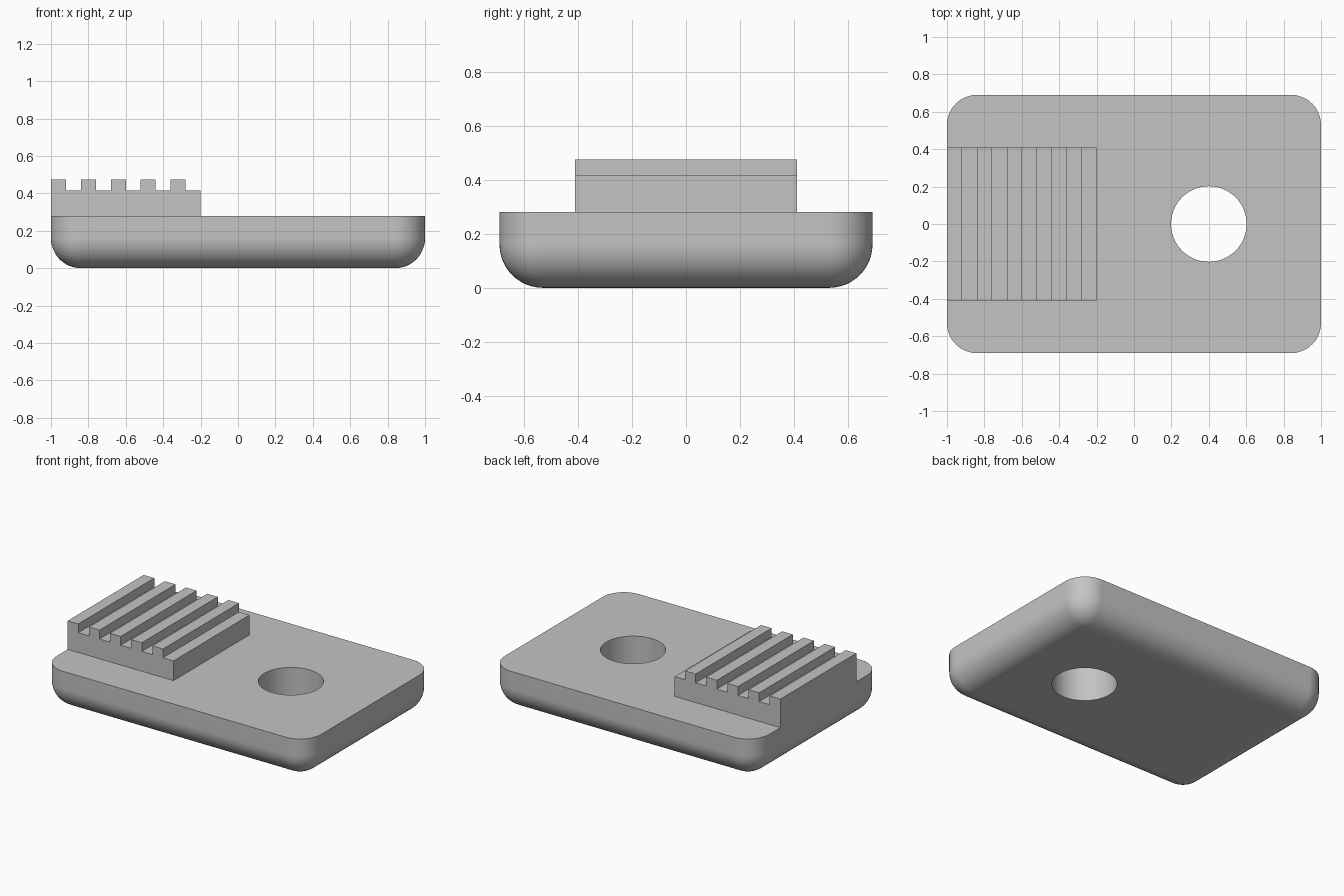
import bpy, bmesh
from math import radians

if "Cube" in bpy.data.objects:
    bpy.data.objects.remove(bpy.data.objects["Cube"], do_unlink=True)

HALF_X, HALF_Y, PLATE_TOP = 1.0, 0.69, 0.28
ROUND = 0.16
RACK_HALF_Y, RACK_FLOOR, TOOTH_TOP = 0.41, 0.415, 0.475
PITCH, TEETH = 0.16, 5

grey = bpy.data.materials.new("plain grey")
grey.use_nodes = True
colour = (0.55, 0.55, 0.55, 1)
grey.diffuse_color = colour
grey.node_tree.nodes["Principled BSDF"].inputs["Base Color"].default_value = colour


def make_object(name, bm):
    bmesh.ops.recalc_face_normals(bm, faces=bm.faces)
    mesh = bpy.data.meshes.new(name)
    bm.to_mesh(mesh)
    bm.free()
    obj = bpy.data.objects.new(name, mesh)
    bpy.context.collection.objects.link(obj)
    mesh.materials.append(grey)
    return obj


# Base plate: rounded vertical corners and rounded lower rim
bm = bmesh.new()
bmesh.ops.create_cube(bm, size=1)
for v in bm.verts:
    v.co.x *= 2 * HALF_X
    v.co.y *= 2 * HALF_Y
    v.co.z = (v.co.z + 0.5) * PLATE_TOP
rim = [e for e in bm.edges if min(v.co.z for v in e.verts) < 0.01]
bmesh.ops.bevel(bm, geom=rim, offset=ROUND, segments=12, profile=0.5,
                affect='EDGES', clamp_overlap=False)
plate = make_object("base_plate", bm)

# Round hole through the plate
bpy.ops.mesh.primitive_cylinder_add(vertices=64, radius=0.202, depth=1,
                                    location=(0.4, 0, PLATE_TOP / 2))
cutter = bpy.context.object
cutter.name = "hole_cutter"
cutter.data.materials.append(grey)
bpy.context.view_layer.objects.active = plate
hole = plate.modifiers.new("hole", 'BOOLEAN')
hole.operation = 'DIFFERENCE'
hole.solver = 'EXACT'
hole.object = cutter
bpy.ops.object.modifier_apply(modifier=hole.name)
bpy.data.objects.remove(cutter, do_unlink=True)

# Smooth the rounds, keep the flats flat
bpy.ops.object.select_all(action='DESELECT')
plate.select_set(True)
bpy.ops.object.shade_smooth_by_angle(angle=radians(30))
flats = plate.modifiers.new("flat_normals", 'WEIGHTED_NORMAL')
flats.keep_sharp = True

# Toothed rack: square-tooth profile extruded across the plate
profile = [(-HALF_X, PLATE_TOP)]
for i in range(TEETH):
    x = -HALF_X + i * PITCH
    mid = x + PITCH / 2
    if i:
        profile.append((x, RACK_FLOOR))
    profile += [(x, TOOTH_TOP), (mid, TOOTH_TOP), (mid, RACK_FLOOR)]
end = -HALF_X + TEETH * PITCH
profile += [(end, RACK_FLOOR), (end, PLATE_TOP)]

bm = bmesh.new()
side = bm.faces.new([bm.verts.new((x, -RACK_HALF_Y, z)) for x, z in profile])
grown = bmesh.ops.extrude_face_region(bm, geom=[side], use_keep_orig=True)["geom"]
bmesh.ops.translate(bm, vec=(0, 2 * RACK_HALF_Y, 0),
                    verts=[g for g in grown if isinstance(g, bmesh.types.BMVert)])
make_object("toothed_rack", bm)
